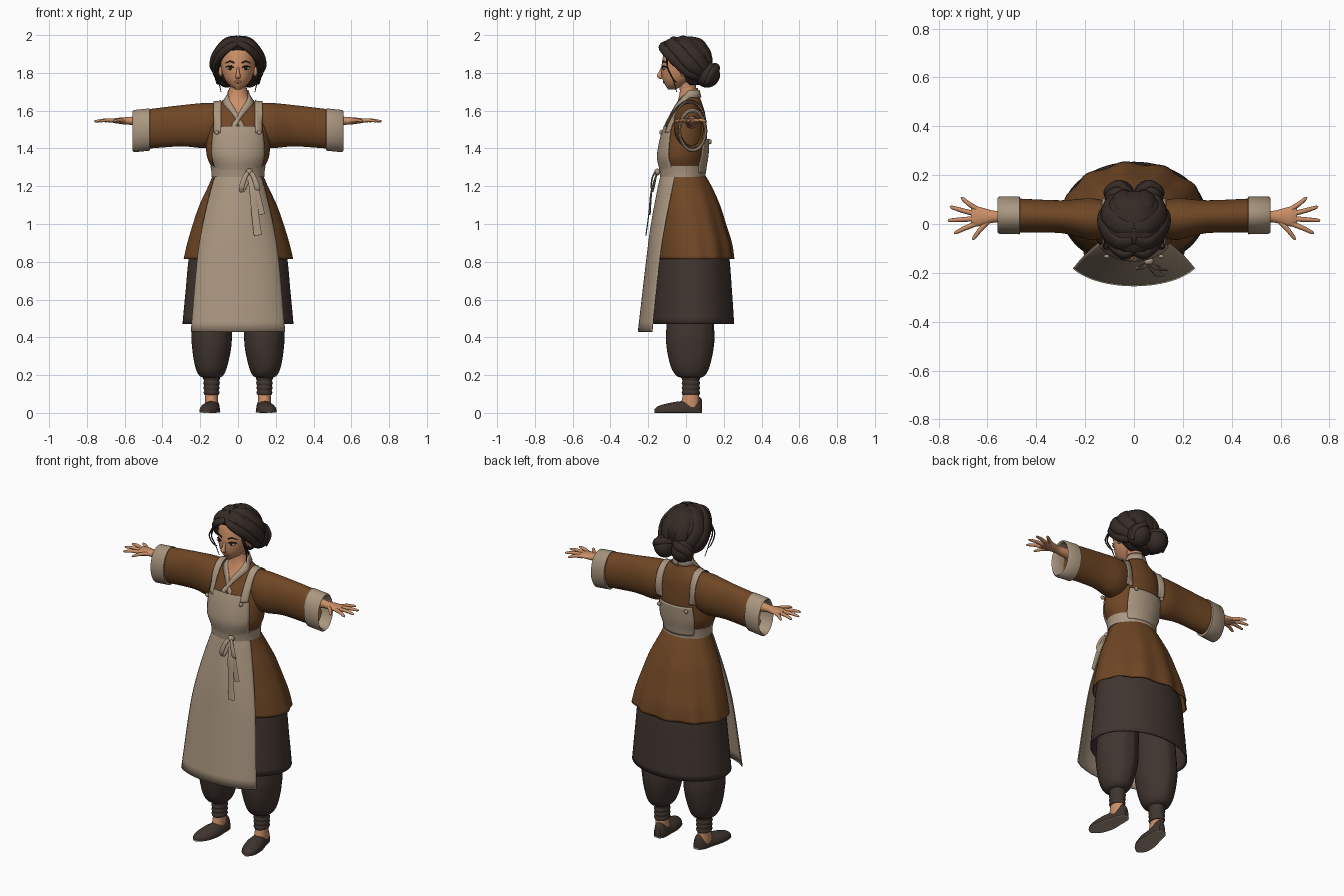
import bpy, bmesh, math
from math import sin, cos, pi, radians, degrees, atan2
from mathutils import Vector as V
from mathutils.bvhtree import BVHTree


def material(name, r, g, b):
    m = bpy.data.materials.new(name)
    m.diffuse_color = (r, g, b, 1)
    return m


BROWN = material("brown cloth", .16, .062, .018)
CREAM = material("cream linen", .40, .305, .215)
DARK = material("dark cloth", .052, .036, .029)
HAIR = material("dark hair", .036, .024, .019)
SKIN = material("skin", .60, .275, .135)
LIP = material("lips", .42, .14, .09)
WHITE = material("eye white", .65, .60, .52)
BLACK = material("eye dark", .015, .01, .008)


def finish(name, bm, mats, mirror=False, solid=0, rule=None, angle=50):
    bmesh.ops.recalc_face_normals(bm, faces=bm.faces)
    me = bpy.data.meshes.new(name)
    if rule:
        for f in bm.faces:
            f.material_index = rule(f.calc_center_median())
    bm.to_mesh(me)
    bm.free()
    for m in mats if isinstance(mats, (list, tuple)) else [mats]:
        me.materials.append(m)
    me.shade_smooth()
    me.set_sharp_from_angle(angle=radians(angle))
    ob = bpy.data.objects.new(name, me)
    bpy.context.collection.objects.link(ob)
    if mirror:
        md = ob.modifiers.new("mirror", 'MIRROR')
        md.use_mirror_merge = False
    if solid:
        md = ob.modifiers.new("thickness", 'SOLIDIFY')
        md.thickness = solid
    return ob


def grid(name, rows, mats, closed=False, caps=False, **kw):
    """Skin rows of points; closed joins each row into a ring."""
    bm = bmesh.new()
    vs = [[bm.verts.new(p) for p in r] for r in rows]
    n = len(rows[0])
    for a, b in zip(vs, vs[1:]):
        for i in range(n if closed else n - 1):
            j = (i + 1) % n
            bm.faces.new((a[i], a[j], b[j], b[i]))
    if caps:
        bm.faces.new(vs[0])
        bm.faces.new(vs[-1])
    return finish(name, bm, mats, **kw)


def spline(rows, k):
    """Catmull-Rom interpolation of tuples, k steps per span."""
    out = []
    for i in range(len(rows) - 1):
        p0, p1, p2, p3 = (rows[min(max(i + d, 0), len(rows) - 1)] for d in (-1, 0, 1, 2))
        for s in range(k):
            t = s / k
            out.append(tuple(b + .5 * t * (c - a + t * (2*a - 5*b + 4*c - d + t * (3*(b - c) + d - a)))
                             for a, b, c, d in zip(p0, p1, p2, p3)))
    return out + [tuple(rows[-1])]


def loft(name, axis, rings, mats, n=40, k=4, caps=True, wave=0, floor=None, **kw):
    """Rings are (position on axis, centre 1, centre 2, radius 1, radius 2)."""
    j, l = [i for i in range(3) if i != axis]
    rows = []
    rings = spline(rings, k)
    for q, (h, c1, c2, r1, r2) in enumerate(rings):
        row = []
        for i in range(n):
            a = 2 * pi * i / n
            w = 1 + wave * q / len(rings) * cos(11 * a) * max(0, sin(a) + .3)
            p = [0, 0, 0]
            p[axis], p[j], p[l] = h, c1 + r1 * w * cos(a), c2 + r2 * w * sin(a)
            if floor is not None:
                p[2] = max(p[2], floor)
            row.append(p)
        rows.append(row)
    return grid(name, rows, mats, closed=True, caps=caps, **kw)


def tube(name, pts, mats, ref, n=10, k=5, **kw):
    """Sweep of (x, y, z, width, thickness); thickness points away from ref."""
    pts = spline(pts, k)
    rows = []
    for i, p in enumerate(pts):
        c = V(p[:3])
        t = (V(pts[min(i + 1, len(pts) - 1)][:3]) - V(pts[max(i - 1, 0)][:3])).normalized()
        u = t.cross(c - V(ref)).normalized()
        v = u.cross(t)
        rows.append([c + u * p[3] * cos(2*pi*s/n) + v * p[4] * sin(2*pi*s/n) for s in range(n)])
    return grid(name, rows, mats, closed=True, caps=True, **kw)


def ball(name, c, r, mats, **kw):
    bm = bmesh.new()
    bmesh.ops.create_uvsphere(bm, u_segments=24, v_segments=16, radius=1)
    for v in bm.verts:
        v.co = V([c[i] + r[i] * v.co[i] for i in range(3)])
    return finish(name, bm, mats, **kw)


def collar_z(a):
    return 1.55 + (.14 * min(1, a / 90) ** .6 if a > 0 else .0025 * a)


# Jacket: torso with a skin neckline, and sleeves
torso = loft("jacket_torso", 2, [(1.24, 0, -.015, .125, .105), (1.30, 0, -.02, .14, .115),
    (1.36, 0, -.02, .165, .125), (1.45, 0, -.01, .17, .12), (1.52, 0, 0, .165, .108), (1.58, 0, .012, .15, .09),
    (1.63, 0, .018, .115, .07), (1.67, 0, .018, .062, .056), (1.72, 0, .016, .046, .046)], [BROWN, SKIN], n=72, k=8,
    rule=lambda c: int(c.z > collar_z(degrees(atan2(abs(c.x), .018 - c.y)))))
sleeve = loft("sleeve", 0, [(.07, .02, 1.54, .06, .10), (.17, .02, 1.522, .085, .119), (.30, .03, 1.52, .067, .109),
    (.49, .035, 1.502, .07, .104)], BROWN, caps=False, mirror=True, solid=.005)
loft("sleeve_cuff", 0, [(.465, .035, 1.5, .066, .098), (.468, .035, 1.5, .077, .112), (.55, .036, 1.492, .077, .112),
    (.558, .036, 1.492, .07, .105), (.55, .036, 1.492, .062, .096), (.48, .036, 1.495, .062, .096)],
    CREAM, k=1, caps=False, mirror=True)

# Cloth laid on the jacket by casting rays at it
verts, polys = [], []
for ob in (torso, sleeve):
    o = len(verts)
    verts += [v.co.copy() for v in ob.data.vertices]
    polys += [[o + i for i in p.vertices] for p in ob.data.polygons]
tree = BVHTree.FromPolygons(verts, polys)


def drape(name, rays, mats, off=.007, **kw):
    rows = []
    for r in rays:
        row = []
        for a, b in r:
            d = (V(b) - V(a)).normalized()
            hit = tree.ray_cast(V(a), d)[0] or V(b)
            row.append(hit - d * off)
        rows.append(row)
    return grid(name, rows, mats, solid=.006, **kw)


for name, side, edge in (("apron_bib", -1, [(1.26, .115), (1.36, .14), (1.46, .137), (1.50, .125), (1.52, .075)]),
                         ("apron_back_panel", 1, [(1.27, .10), (1.36, .115), (1.45, .11)])):
    drape(name, [[((w * u / 12, side, z), (w * u / 12, 0, z)) for u in range(-12, 13)]
                 for z, w in spline(edge, 5)], CREAM, off=.009 if side < 0 else .014)
drape("apron_strap", [[((x, .01 + cos(radians(t)), 1.5 + sin(radians(t))), (x, .01, 1.5))
                       for x in (.092, .105, .118, .130)] for t in range(188, -24, -6)], CREAM, off=.010, mirror=True)
for s in (-1, 1):
    drape("collar_band", [[((s * sin(radians(a)), .018 - cos(radians(a)), collar_z(a) + d),
                            (0, .018, collar_z(a) + d)) for d in (-.02, 0, .02)]
                          for a in range(-14, 181, 6)], CREAM, off=.006 + .002 * s)
for x, y, z in ((.112, -.133, 1.485), (.09, .128, 1.435)):
    ball("strap_button", (x, y, z), (.012, .008, .012), CREAM, mirror=True)

# Skirts, apron and waistband
loft("over_skirt", 2, [(1.27, 0, -.015, .128, .11), (1.2, 0, 0, .158, .135), (1.1, 0, .017, .205, .162),
    (1.0, 0, .03, .24, .18), (.9, 0, .042, .27, .198), (.815, 0, .048, .29, .203)],
    BROWN, n=88, caps=False, wave=.03, solid=.006)
loft("under_skirt", 2, [(1.0, 0, .03, .20, .15), (.85, 0, .04, .255, .185), (.65, 0, .04, .277, .203),
    (.47, 0, .04, .294, .215)], DARK, n=64, caps=False, solid=.008)
apron = spline([(1.27, .115, -.055, -.132), (1.2, .14, -.072, -.148), (1.0, .187, -.112, -.186),
                (.8, .218, -.143, -.212), (.43, .25, -.182, -.255)], 5)
A = radians(65)
grid("apron_skirt", [[(w * sin(A * u / 14) / sin(A), c + (e - c) * (1 - cos(A * u / 14)) / (1 - cos(A)), z)
                      for u in range(-14, 15)] for z, w, e, c in apron], CREAM, solid=.006)
loft("waistband", 2, [(1.25, 0, -.017, .13, .11), (1.25, 0, -.017, .141, .121), (1.28, 0, -.018, .141, .122),
    (1.308, 0, -.02, .146, .124), (1.308, 0, -.02, .135, .115)], CREAM, k=1, caps=False)

# Tied bow at the front of the waist
front = (.05, 6, 1.2)
ball("bow_knot", (.06, -.152, 1.275), (.02, .016, .018), CREAM)
tube("bow_tail_long", [(.06, -.155, 1.27, .012, .003), (.078, -.185, 1.17, .017, .003), (.09, -.196, 1.06, .019, .003),
    (.105, -.212, .94, .021, .003)], CREAM, front)
tube("bow_tail_short", [(.065, -.155, 1.27, .012, .003), (.095, -.18, 1.18, .016, .003),
    (.125, -.19, 1.05, .018, .003)], CREAM, front)
for d in (-1, 1):
    tube("bow_loop", [(.06, -.155, 1.28, .008, .004), (.06 + d * .02, -.175, 1.255, .012, .004),
        (.06 + d * .04, -.185, 1.20, .014, .004), (.06 + d * .038, -.175, 1.18, .014, .004),
        (.06 + d * .015, -.165, 1.22, .012, .004), (.06, -.155, 1.27, .008, .004)], CREAM, front)

# Trousers, wrappings, ankles and shoes
loft("trouser_leg", 2, [(.185, .142, .025, .04, .048), (.20, .142, .024, .065, .078), (.25, .142, .022, .086, .104),
    (.35, .139, .022, .104, .125), (.46, .137, .022, .107, .126), (.85, .11, .02, .10, .11)], DARK, wave=.02, mirror=True)
loft("leg_wrap", 2, [(.095 + .0125 * i, .14, .026, .037 + .005 * (i % 2) + .0005 * i, .044 + .005 * (i % 2))
    for i in range(9)], DARK, k=2, mirror=True)
loft("ankle", 2, [(.03, .14, .02, .036, .055), (.07, .14, .024, .034, .046), (.11, .14, .026, .033, .04)],
    SKIN, n=24, mirror=True)
foot = [(.085, .13, .02), (.06, .133, .036), (0, .14, .044), (-.06, .148, .053), (-.12, .158, .046), (-.15, .164, .03),
        (-.166, .166, .01)]
loft("shoe", 1, [(y, x, .012, r, h - .012) for (y, x, r), h in zip(foot, (.07, .088, .066, .058, .045, .034, .02))],
    DARK, n=28, floor=.006, mirror=True)
loft("shoe_sole", 1, [(y, x, .005, r + .002, .005) for y, x, r in foot], CREAM, n=20, mirror=True)

# Arms, hands and fingers
loft("forearm_and_palm", 0, [(.25, .03, 1.54, .035, .035), (.5, .03, 1.545, .028, .028), (.57, .03, 1.546, .024, .021),
    (.61, .03, 1.546, .034, .018), (.645, .031, 1.547, .041, .014), (.668, .033, 1.546, .036, .009)],
    SKIN, n=24, mirror=True)
for x0, y0, x1, y1 in ((.60, .008, .662, -.058), (.65, .0, .735, -.035), (.655, .021, .76, .015),
                       (.655, .043, .752, .068), (.645, .062, .708, .104)):
    tube("finger", [(x0, y0, 1.546, .011, .011), ((x0 + x1) / 2, (y0 + y1) / 2, 1.549, .0095, .0095),
        (x1 - .006, y1, 1.544, .007, .006), (x1, y1, 1.543, .002, .002)], SKIN, (.65, .03, -9), mirror=True)

# Head and face
loft("neck", 2, [(1.64, 0, .018, .045, .045), (1.70, 0, .012, .041, .043), (1.78, 0, 0, .045, .05)], SKIN, n=28)
loft("head", 2, [(1.713, 0, -.075, .012, .02), (1.735, 0, -.06, .045, .05), (1.77, 0, -.04, .072, .085),
    (1.82, 0, -.025, .088, .105), (1.87, 0, -.015, .093, .11), (1.92, 0, -.01, .085, .10), (1.965, 0, -.005, .05, .06)],
    SKIN)
tube("nose", [(0, -.122, 1.835, .006, .006), (0, -.136, 1.80, .009, .01), (0, -.140, 1.783, .014, .014),
    (0, -.126, 1.772, .009, .006)], SKIN, (0, .2, 1.8))
ball("ear", (.092, -.012, 1.81), (.012, .02, .03), SKIN, mirror=True)
ball("eye", (.041, -.116, 1.825), (.019, .006, .009), WHITE, mirror=True)
ball("iris", (.041, -.12, 1.825), (.009, .004, .009), BLACK, mirror=True)
ball("mouth", (0, -.117, 1.752), (.020, .006, .007), LIP)
tube("upper_lid", [(.020, -.125, 1.827, .003, .003), (.041, -.121, 1.836, .004, .004), (.064, -.104, 1.83, .003, .003)],
     BLACK, (0, 0, 1.82), mirror=True)
tube("eyebrow", [(.018, -.124, 1.852, .004, .003), (.042, -.119, 1.861, .004, .003), (.066, -.1, 1.852, .002, .002)],
     HAIR, (0, 0, 1.85), mirror=True)

# Hair: cap, swept locks, twin buns and loose strands
loft("hair_cap", 2, [(1.735, 0, .05, .06, .04), (1.78, 0, .045, .1, .075), (1.84, 0, .035, .125, .095),
    (1.90, 0, .02, .124, .115), (1.95, 0, -.008, .10, .117), (1.98, 0, -.005, .063, .085), (1.993, 0, 0, .02, .03)], HAIR)
centre = (0, 0, 1.85)
locks = ([(.004, -.115, 1.955, .016, .012), (.045, -.127, 1.937, .022, .015), (.092, -.088, 1.895, .026, .016),
          (.116, -.03, 1.84, .028, .018), (.112, .03, 1.79, .025, .018), (.07, .09, 1.775, .02, .015)],
         [(.004, -.07, 1.98, .02, .012), (.065, -.078, 1.958, .03, .015), (.116, -.03, 1.905, .034, .017),
          (.13, .03, 1.84, .034, .02), (.09, .09, 1.79, .025, .015)],
         [(.004, -.02, 1.985, .025, .012), (.065, -.005, 1.97, .034, .015), (.112, .045, 1.905, .036, .016),
          (.1, .095, 1.84, .032, .016), (.06, .12, 1.79, .025, .015)],
         [(.004, .04, 1.978, .028, .012), (.045, .08, 1.95, .034, .014), (.055, .118, 1.89, .034, .014),
          (.045, .125, 1.82, .028, .014)])
for lock in locks:
    tube("hair_lock", lock, HAIR, centre, n=14, mirror=True)
ball("hair_bun", (.058, .112, 1.79), (.062, .068, .068), HAIR, mirror=True)
tube("bun_twist", [(.01, .12, 1.83, .016, .012), (.06, .165, 1.835, .02, .012), (.11, .14, 1.80, .02, .012),
    (.105, .11, 1.745, .014, .01)], HAIR, (.058, .11, 1.79), mirror=True)
for dx, z in ((0, 1.70), (.014, 1.75)):
    tube("loose_strand", [(.085, -.10, 1.90, .005, .004), (.108 + dx, -.098, 1.83, .005, .004),
        (.104 + dx, -.07, 1.77, .004, .003), (.09 + dx, -.05, z, .002, .002)], HAIR, centre, n=6, mirror=True)
